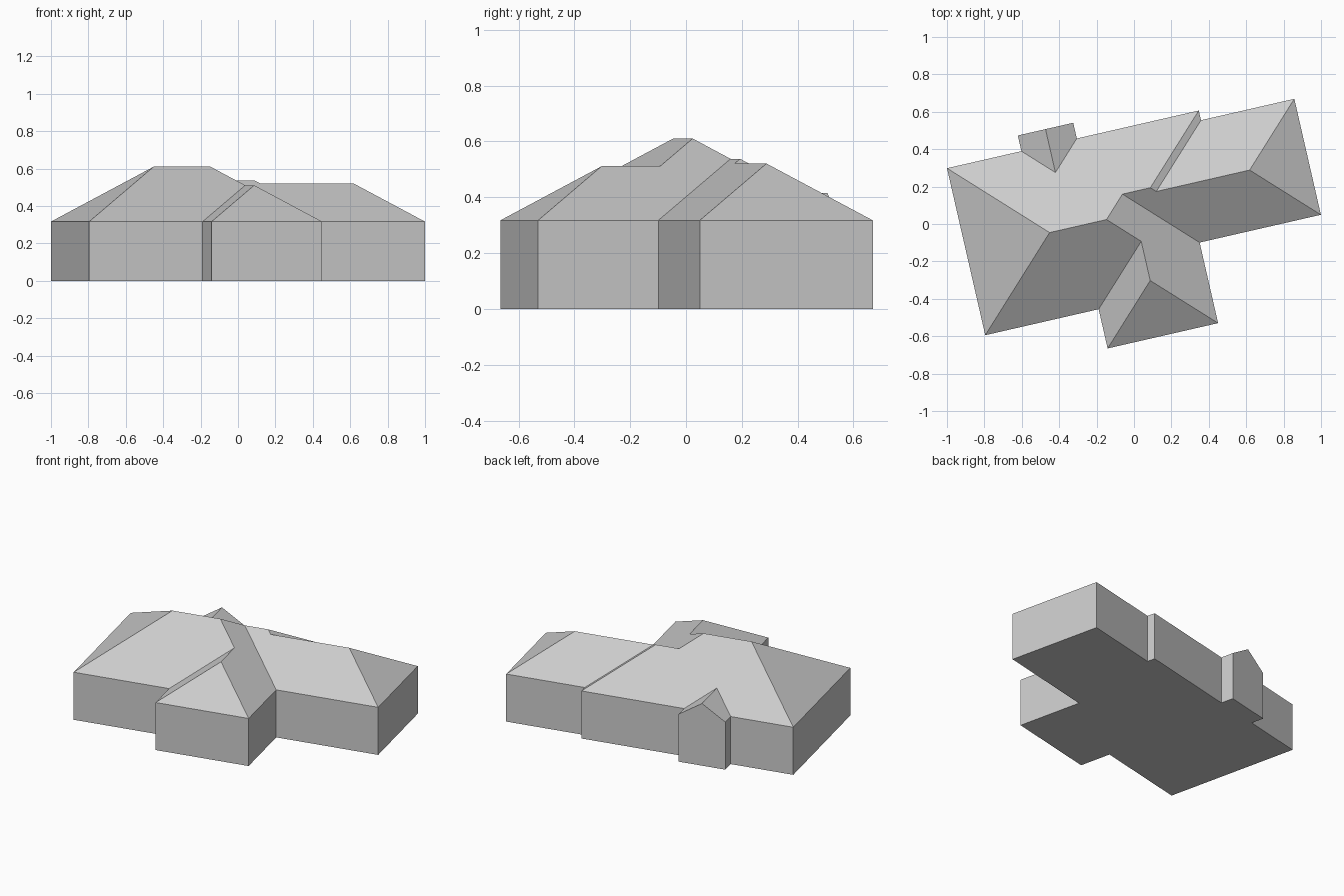
import bpy
import bmesh
import math
from mathutils import Matrix

cube = bpy.data.objects.get("Cube")
if cube:
    bpy.data.objects.remove(cube, do_unlink=True)

EAVE, PITCH = 0.317, 0.64
TURN = Matrix.Rotation(math.radians(12.9), 4, "Z")

grey = bpy.data.materials.new("plain grey")
grey.use_nodes = True
colour = (0.6, 0.6, 0.6, 1)
grey.diffuse_color = colour
grey.node_tree.nodes["Principled BSDF"].inputs["Base Color"].default_value = colour

# Lines of the floor plan, before the house is turned
west, wing_west, wing_east, step, east = -0.908, -0.286, 0.32, 0.473, 0.985
wing_south, main_south, east_south, east_north, north = -0.617, -0.402, -0.175, 0.461, 0.514
porch_west, porch_east, porch_north = -0.50, -0.196, 0.60

# Wall corners, anticlockwise from the front left of the plan
corners = {
    "main_sw": (west, main_south),
    "wing_join": (wing_west, main_south),
    "wing_sw": (wing_west, wing_south),
    "wing_se": (wing_east, wing_south),
    "inner": (wing_east, east_south),
    "east_se": (east, east_south),
    "east_ne": (east, east_north),
    "step_in": (step, east_north),
    "step_out": (step, north),
    "porch_in_e": (porch_east, north),
    "porch_ne": (porch_east, porch_north),
    "porch_nw": (porch_west, porch_north),
    "porch_in_w": (porch_west, north),
    "main_nw": (west, north),
}

# Ridge points: equal pitches put every hip and valley on a 45 degree line
main_run = (north - main_south) / 2
mid_run = (north - east_south) / 2
east_run = (east_north - east_south) / 2
wing_run = (wing_east - wing_west) / 2
porch_run = (porch_east - porch_west) / 2
porch_mid = porch_west + porch_run
wing_mid = wing_west + wing_run
peaks = {
    "ridge_w": (west + main_run, north - main_run, main_run),
    "ridge_e": (wing_east - main_run, north - main_run, main_run),
    "mid_w": (wing_east - mid_run, north - mid_run, mid_run),
    "mid_e": (step - mid_run, north - mid_run, mid_run),
    "low_w": (step - east_run, east_north - east_run, east_run),
    "low_e": (east - east_run, east_north - east_run, east_run),
    "wing_n": (wing_mid, main_south + wing_run, wing_run),
    "wing_s": (wing_mid, wing_south + wing_run, wing_run),
    "porch_back": (porch_mid, north - porch_run, porch_run),
    "porch_tip": (porch_mid, porch_north, porch_run),
}

points = {name: (x, y, EAVE) for name, (x, y) in corners.items()}
points.update({name: (x, y, EAVE + PITCH * run) for name, (x, y, run) in peaks.items()})
points.update({name + "_base": (x, y, 0) for name, (x, y) in corners.items()})


def build(name, faces, face_up=False):
    """Make one object from faces given as lists of point names."""
    bm = bmesh.new()
    verts = {}
    for face in faces:
        for key in face:
            if key not in verts:
                verts[key] = bm.verts.new(TURN @ Matrix.Translation(points[key]).translation)
        made = bm.faces.new([verts[key] for key in face])
        made.normal_update()
        if face_up and made.normal.z < 0:
            made.normal_flip()
    mesh = bpy.data.meshes.new(name)
    bm.to_mesh(mesh)
    bm.free()
    mesh.materials.append(grey)
    obj = bpy.data.objects.new(name, mesh)
    bpy.context.collection.objects.link(obj)


# Walls, with the porch gable, and the floor
outline = list(corners)
walls = []
for a, b in zip(outline, outline[1:] + outline[:1]):
    gable = ["porch_tip"] if a == "porch_ne" else []
    walls.append([a + "_base", b + "_base", b] + gable + [a])
build("walls", walls)
build("floor", [[name + "_base" for name in reversed(outline)]])

# Roof slopes
slopes = [
    "main_nw ridge_w ridge_e mid_w mid_e step_out porch_in_e porch_back porch_in_w",
    "main_nw ridge_w main_sw",
    "main_sw ridge_w ridge_e wing_n wing_join",
    "ridge_e wing_n wing_s wing_se inner mid_w",
    "wing_join wing_n wing_s wing_sw",
    "wing_sw wing_s wing_se",
    "inner mid_w mid_e low_w low_e east_se",
    "mid_e step_out step_in low_w",
    "low_w step_in east_ne low_e",
    "low_e east_ne east_se",
    "porch_in_w porch_nw porch_tip porch_back",
    "porch_in_e porch_ne porch_tip porch_back",
]
build("roof", [slope.split() for slope in slopes], face_up=True)
